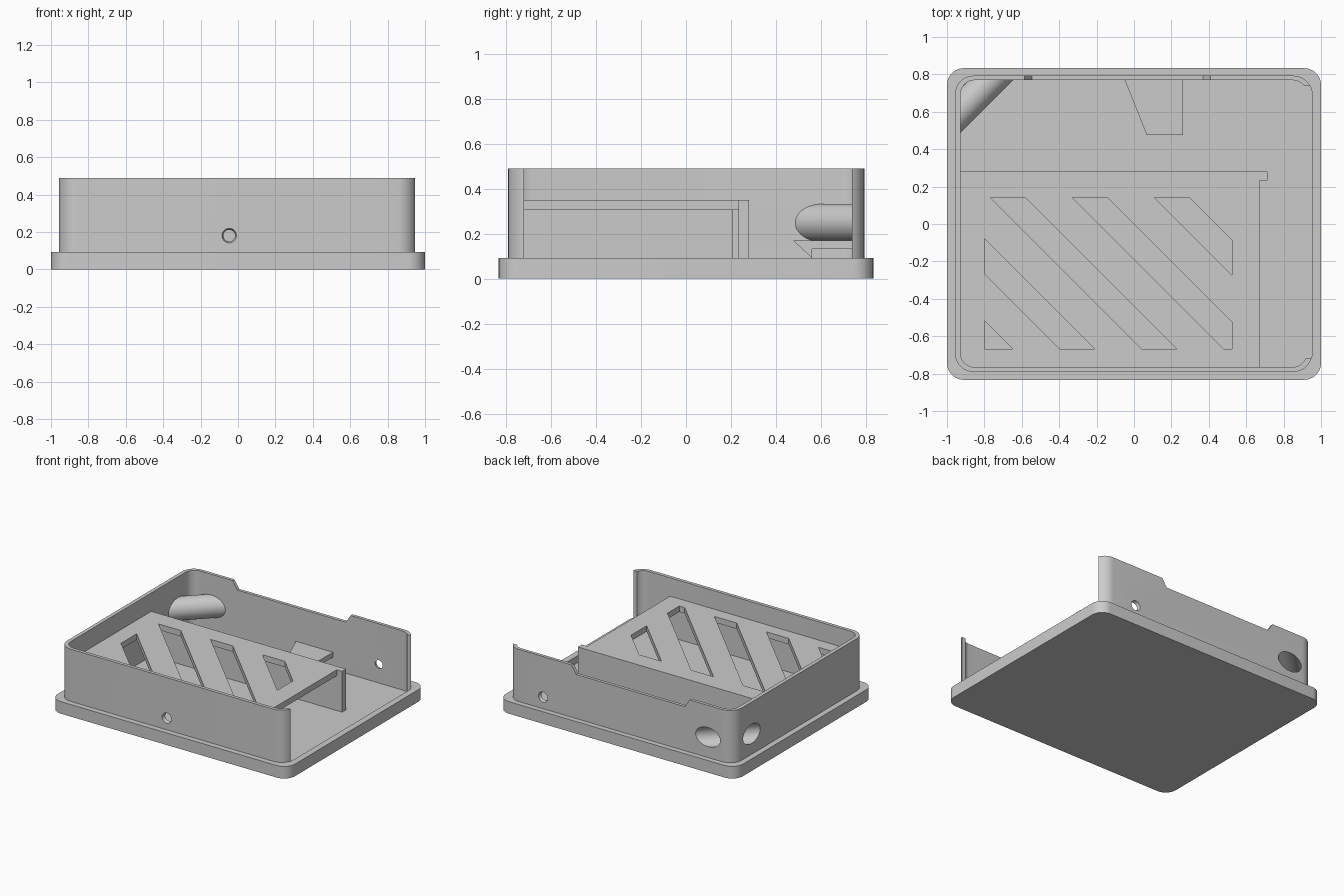
import bpy, bmesh, math
from mathutils import Vector, Matrix

if "Cube" in bpy.data.objects:
    bpy.data.objects.remove(bpy.data.objects["Cube"])

grey = bpy.data.materials.new("plain_grey")
grey.diffuse_color = (0.6, 0.6, 0.6, 1)
grey.use_nodes = True
grey.node_tree.nodes["Principled BSDF"].inputs["Base Color"].default_value = grey.diffuse_color

FLOOR, BASE_TOP, WALL_TOP = 0.039, 0.092, 0.49


def add(name, bm):
    bmesh.ops.recalc_face_normals(bm, faces=bm.faces)
    me = bpy.data.meshes.new(name)
    bm.to_mesh(me)
    bm.free()
    me.materials.append(grey)
    ob = bpy.data.objects.new(name, me)
    bpy.context.collection.objects.link(ob)
    return ob


def prism(name, pts, depth):
    """Extrude a closed outline of 3D points along a vector."""
    bm = bmesh.new()
    face = bm.faces.new([bm.verts.new(p) for p in pts])
    out = bmesh.ops.extrude_face_region(bm, geom=[face])
    top = [v for v in out["geom"] if isinstance(v, bmesh.types.BMVert)]
    bmesh.ops.translate(bm, verts=top, vec=depth)
    return add(name, bm)


def slab(name, outline, z0, z1):
    return prism(name, [(x, y, z0) for x, y in outline], (0, 0, z1 - z0))


def rect(x0, x1, y0, y1):
    return [(x0, y0), (x1, y0), (x1, y1), (x0, y1)]


def round_rect(x0, x1, y0, y1, r, n=10):
    centres = [(x1 - r, y1 - r), (x0 + r, y1 - r), (x0 + r, y0 + r), (x1 - r, y0 + r)]
    return [(cx + r * math.cos(a), cy + r * math.sin(a))
            for q, (cx, cy) in enumerate(centres)
            for a in [(q + i / n) * math.pi / 2 for i in range(n + 1)]]


def rod(name, centre, direction, r1, r2, length):
    bm = bmesh.new()
    turn = Vector(direction).to_track_quat('Z', 'Y').to_matrix().to_4x4()
    bmesh.ops.create_cone(bm, cap_ends=True, segments=48, radius1=r1, radius2=r2,
                          depth=length, matrix=Matrix.Translation(centre) @ turn)
    return add(name, bm)


def boolean(ob, cutter, op='DIFFERENCE', keep=False):
    mod = ob.modifiers.new("cut", 'BOOLEAN')
    mod.operation, mod.object, mod.solver = op, cutter, 'EXACT'
    bpy.context.view_layer.objects.active = ob
    bpy.ops.object.modifier_apply(modifier=mod.name)
    if not keep:
        bpy.data.objects.remove(cutter)


def clip(poly, a, b, c):
    """Keep the part of an outline where a*x + b*y <= c."""
    out = []
    for p, q in zip(poly, poly[1:] + poly[:1]):
        dp, dq = a * p[0] + b * p[1] - c, a * q[0] + b * q[1] - c
        if dp <= 0:
            out.append(p)
        if dp * dq < 0:
            t = dp / (dp - dq)
            out.append((p[0] + t * (q[0] - p[0]), p[1] + t * (q[1] - p[1])))
    return out


outer = round_rect(-0.957, 0.952, -0.791, 0.793, 0.1)
inner = round_rect(-0.928, 0.923, -0.765, 0.769, 0.075)
gap = clip(clip(clip(outer, -1, 0, -0.6), 0, 1, 0.738), 0, -1, 0.72)

# Base tray with a sunken floor that reaches out through the open side
base = slab("base_plate", round_rect(-1, 1, -0.833, 0.833, 0.09), 0, BASE_TOP)
boolean(base, slab("floor_cut", inner, FLOOR, 0.6))
boolean(base, slab("floor_gap", gap, FLOOR, 0.6))

# Thin rounded wall, open on the right
walls = slab("side_walls", outer, BASE_TOP, WALL_TOP)
boolean(walls, slab("inside", inner, 0, 0.6))
boolean(walls, slab("right_opening", rect(0.6, 1.1, -0.72, 0.738), 0, 0.6))

# Lowered middle of the back wall, with sloped ends
notch = [(-0.59, 0.5), (-0.585, WALL_TOP), (-0.545, 0.428), (0.37, 0.428), (0.41, WALL_TOP), (0.415, 0.5)]
boolean(walls, prism("notch", [(x, 0.7, z) for x, z in notch], (0, 0.2, 0)))

# Screw holes in the front and back walls
boolean(walls, rod("front_hole", (-0.047, -0.778, 0.181), (0, 1, 0), 0.041, 0.029, 0.04))
boolean(walls, rod("back_hole", (0.65, 0.781, 0.181), (0, -1, 0), 0.041, 0.029, 0.04))

# Diagonal cable duct across the back left corner
axis, mid = (1, 1, 0), (-0.84, 0.693, 0.248)
duct = rod("corner_duct", mid, axis, 0.084, 0.084, 1)
boolean(duct, slab("duct_trim", round_rect(-0.94, 0.9, -0.7, 0.781, 0.085), 0, 0.6), 'INTERSECT')
bore = rod("bore", mid, axis, 0.073, 0.073, 1)
boolean(duct, bore, keep=True)
boolean(walls, bore)

# Tray top with diagonal slots, corner rounded to follow the wall
outline = round_rect(-0.94, 1.5, -0.778, 0.7, 0.085)
outline = clip(clip(outline, 1, 0, 0.67), 0, 1, 0.281)
tray = slab("tray_top", outline, 0.305, 0.35)
for i in range(5):
    low = -1.505 + 0.4385 * i
    slot = clip(clip(rect(-0.8, 0.525, -0.669, 0.141), 1, 1, low + 0.188), -1, -1, -low)
    boolean(tray, slab("slot", slot, 0.2, 0.5))

# Tray back wall, running past the tray as a tab
slab("tray_back_wall", rect(-0.928, 0.67, 0.233, 0.281), FLOOR, 0.305)
slab("tray_end_tab", rect(0.67, 0.715, 0.233, 0.281), FLOOR, 0.35)

# Support rail under the tray on the left
slab("tray_left_rail", rect(-0.928, -0.89, -0.73, 0.206), FLOOR, 0.305)

# Hooked clip on the back wall, tapered on its left side
hook = prism("back_clip", [(0.262, y, z) for y, z in
             [(0.476, 0.17), (0.56, BASE_TOP), (0.56, 0.132), (0.78, 0.132), (0.78, 0.17)]],
             (-0.31, 0, 0))
for v in hook.data.vertices:
    if v.co.x < 0:
        v.co.x = -0.05 + (0.77 - v.co.y) * 0.4

# Smooth the rounded faces, keep the edges sharp
for ob in bpy.context.collection.objects:
    ob.select_set(True)
    bpy.context.view_layer.objects.active = ob
bpy.ops.object.shade_smooth_by_angle(angle=math.radians(30))
